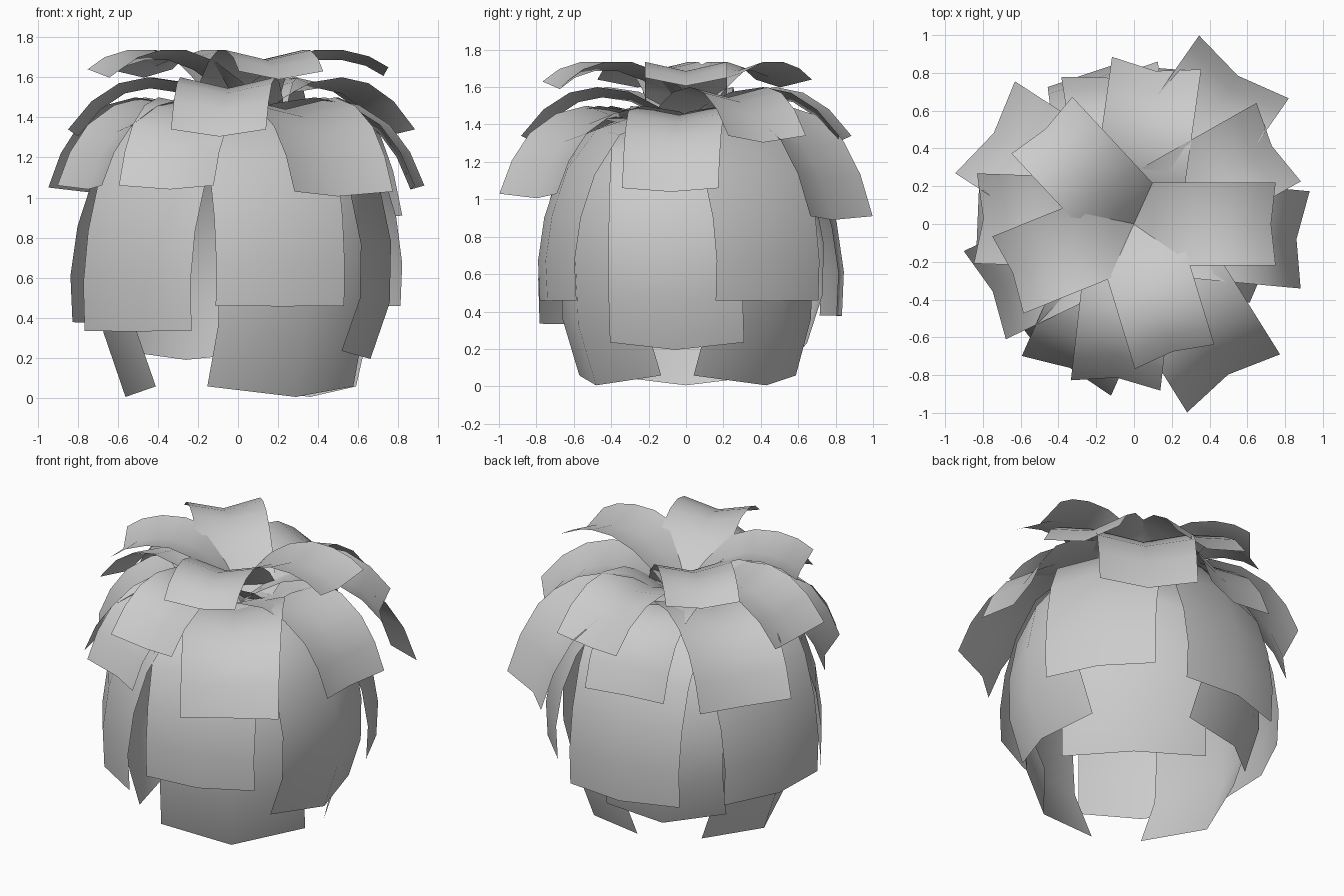
import bpy
from math import cos, sin, radians, hypot

if "Cube" in bpy.data.objects:
    bpy.data.objects.remove(bpy.data.objects["Cube"])

# side profiles (radius, height) of a leaf edge, from the core to the tip
CROWN = [(-.08, 1.42), (.07, 1.58), (.21, 1.68), (.36, 1.735), (.5, 1.735), (.62, 1.70), (.71, 1.64)]
UPPER = [(0, 1.40), (.13, 1.5), (.28, 1.575), (.45, 1.6), (.6, 1.57), (.74, 1.48), (.86, 1.34)]
MIDDLE = [(0, 1.38), (.2, 1.47), (.4, 1.5), (.57, 1.46), (.72, 1.36), (.82, 1.22), (.89, 1.05)]
SIDE = [(0, 1.38), (.27, 1.43), (.48, 1.34), (.62, 1.12), (.70, .88), (.735, .64), (.725, .42)]
LOWER = [(0, 1.36), (.26, 1.38), (.46, 1.26), (.58, 1.04), (.635, .77), (.63, .5), (.54, .24)]
BOTTOM = [(0, 1.34), (.22, 1.34), (.39, 1.2), (.49, .98), (.53, .68), (.515, .36), (.41, .058)]

# each row: name, profile, width, fold depth of the mid rib, then (azimuth, tip radius, tip height)
ROWS = [
    ("crown_leaf", CROWN, .44, -.05,
     [(0, .75, 1.65), (133, .715, 1.64), (202, .72, 1.64), (287, .735, 1.63)]),
    ("upper_leaf", UPPER, .477, -.055,
     [(29.5, .88, 1.34), (82, .86, 1.34), (178, .84, 1.34), (263.5, .86, 1.34)]),
    ("middle_leaf", MIDDLE, .517, -.05,
     [(-5.3, .91, 1.06), (99, .83, 1.06), (205.5, .875, 1.06), (246, .88, 1.06)]),
    ("wide_middle_leaf", MIDDLE, .58, -.06,
     [(-58, .995, 1.03), (55, 1.015, .91), (147, .94, 1.05)]),
    ("side_leaf", SIDE, .67, .06, [(-73, .715, .46), (35, .755, .46)]),
    ("wide_side_leaf", SIDE, .73, .075,
     [(97, .765, .38), (166, .76, .38), (227, .73, .335)]),
    ("lower_leaf", LOWER, .72, .12, [(-5, .55, .235), (113, .55, .23)]),
    ("bottom_leaf", BOTTOM, .85, .16, [(-59, .41, .058), (50, .41, .058), (180, .41, .058)]),
]


def fit(profile, r_tip, z_tip):
    """Stretch a profile so that it ends at the wanted tip."""
    peak = max(z for r, z in profile)
    start = [z for r, z in profile].index(peak)
    kr = r_tip / profile[-1][0]
    kz = (peak - z_tip) / (peak - profile[-1][1])
    return [(r * kr, peak - (peak - z) * kz if i > start else z)
            for i, (r, z) in enumerate(profile)]


def leaf(name, profile, width, fold, azimuth):
    a = radians(azimuth)
    verts, faces = [], []
    for i, (r, z) in enumerate(profile):
        p, q = profile[max(i - 1, 0)], profile[min(i + 1, len(profile) - 1)]
        dr, dz = q[0] - p[0], q[1] - p[1]
        n = hypot(dr, dz)
        depth = fold * min(1, i / 3) if fold > 0 else fold  # bulging leaves are flat at the core
        for side, d in ((-1, 0), (0, depth), (1, 0)):
            rr, zz, t = r - dz / n * d, z + dr / n * d, side * width / 2
            verts.append((rr * cos(a) - t * sin(a), rr * sin(a) + t * cos(a), zz))
    for i in range(len(profile) - 1):
        for j in (0, 1):
            k = 3 * i + j
            faces.append((k, k + 3, k + 4, k + 1))
    mesh = bpy.data.meshes.new(name)
    mesh.from_pydata(verts, [], faces)
    mesh.shade_smooth()
    bpy.context.collection.objects.link(bpy.data.objects.new(name, mesh))


# all leaf rows, top to bottom
for name, profile, width, fold, tips in ROWS:
    for i, (azimuth, r, z) in enumerate(tips, 1):
        leaf(f"{name}_{i}", fit(profile, r, z), width, fold, azimuth)
